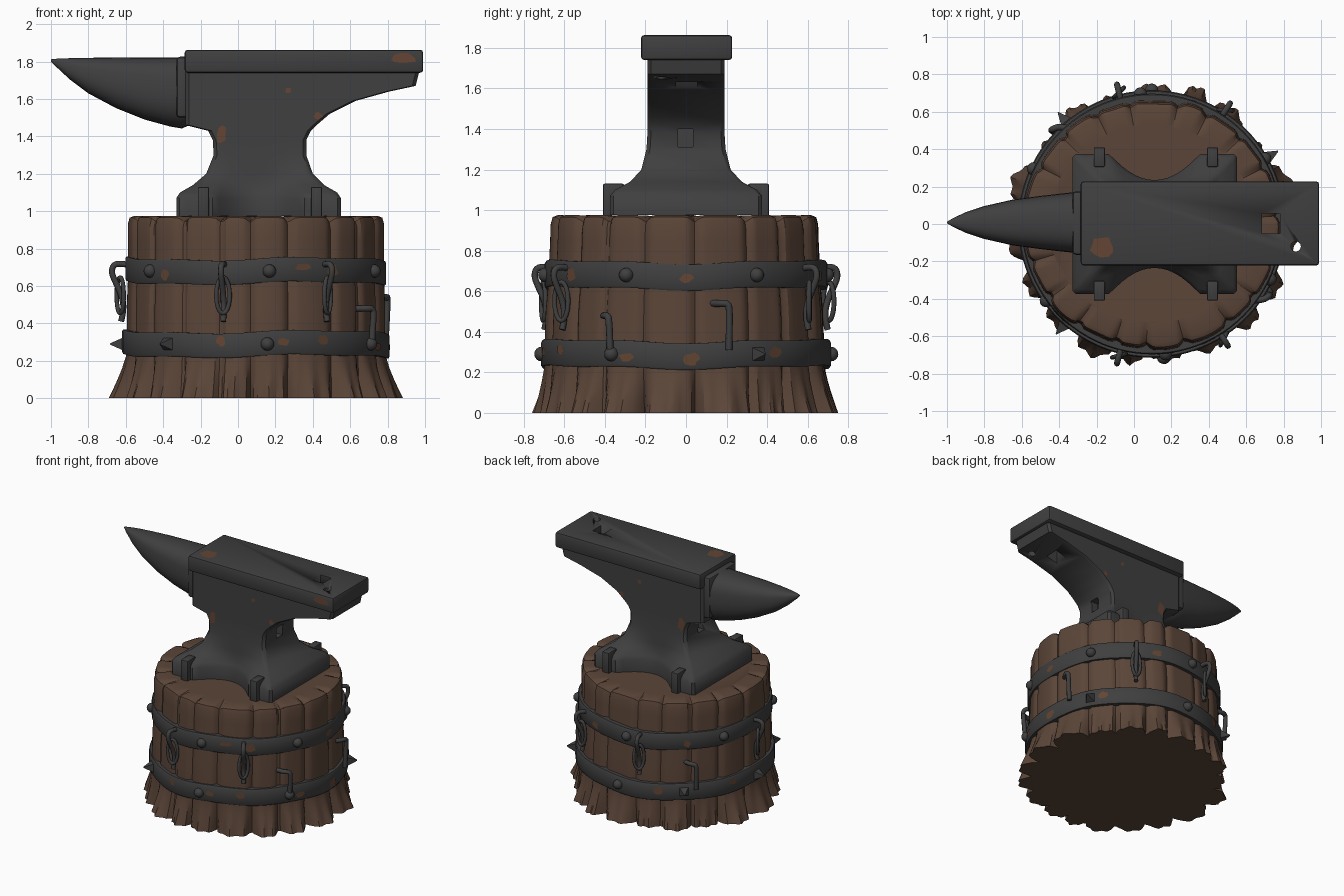
import bpy, bmesh, math, random
from math import sin, cos, pi, radians
from mathutils import Vector, Matrix

random.seed(4)
if "Cube" in bpy.data.objects:
    bpy.data.objects.remove(bpy.data.objects["Cube"])
CX = 0.095  # stump axis


def material(name, rgb, rough):
    m = bpy.data.materials.new(name)
    m.use_nodes = True
    m.diffuse_color = (*rgb, 1)
    node = m.node_tree.nodes["Principled BSDF"]
    node.inputs["Base Color"].default_value = (*rgb, 1)
    node.inputs["Roughness"].default_value = rough
    return m


IRON = material("dark iron", (0.05, 0.05, 0.05), 0.6)
WOOD = material("brown wood", (0.105, 0.06, 0.04), 0.9)
RUST = material("rust", (0.125, 0.06, 0.033), 0.9)


def select(ob):
    bpy.ops.object.select_all(action="DESELECT")
    ob.select_set(True)
    bpy.context.view_layer.objects.active = ob


def finish(name, bm, mat, angle=35):
    bmesh.ops.recalc_face_normals(bm, faces=bm.faces)
    me = bpy.data.meshes.new(name)
    bm.to_mesh(me)
    bm.free()
    ob = bpy.data.objects.new(name, me)
    bpy.context.collection.objects.link(ob)
    me.materials.append(mat)
    select(ob)
    bpy.ops.object.shade_smooth_by_angle(angle=radians(angle))
    return ob


def loft(name, rings, mat, closed=False, angle=35):
    bm = bmesh.new()
    rows = [[bm.verts.new(p) for p in ring] for ring in rings]
    pairs = list(zip(rows, rows[1:])) + ([(rows[-1], rows[0])] if closed else [])
    for a, b in pairs:
        for i in range(len(a)):
            j = (i + 1) % len(a)
            bm.faces.new((a[i], a[j], b[j], b[i]))
    if not closed:
        bm.faces.new(rows[0])
        bm.faces.new(rows[-1])
    return finish(name, bm, mat, angle)


def box(name, lo, hi, bevel=0.0):
    lo, hi = Vector(lo), Vector(hi)
    bm = bmesh.new()
    bmesh.ops.create_cube(bm, size=1)
    bmesh.ops.scale(bm, vec=hi - lo, verts=bm.verts)
    bmesh.ops.translate(bm, vec=(lo + hi) / 2, verts=bm.verts)
    if bevel:
        bmesh.ops.bevel(bm, geom=bm.edges[:], offset=bevel, segments=2, affect="EDGES", profile=0.5)
    return finish(name, bm, IRON)


def around(phi, r, z):
    """Point on the stump; phi in degrees from the front toward +x."""
    a = radians(phi)
    return Vector((CX + r * sin(a), -r * cos(a), z))


def frame(phi, r, z):
    """Matrix with local z pointing out of the stump, local x sideways, local y up."""
    a = radians(phi)
    side, up, out = Vector((cos(a), sin(a), 0)), Vector((0, 0, 1)), Vector((sin(a), -cos(a), 0))
    rot = Matrix((side, up, out)).transposed().to_4x4()
    return Matrix.Translation(around(phi, r, z)) @ rot


# stump: bark slabs separated by grooves, flaring into roots
SLABS, SEG = 19, 228
edges = [(i + random.uniform(-0.25, 0.25)) / SLABS for i in range(SLABS)]
edges.append(edges[0] + 1)
flare = [random.uniform(0.35, 1) for _ in range(SLABS)]
bulge = [random.uniform(-0.012, 0.012) for _ in range(SLABS)]
PROFILE = [(0, 0.69), (0.05, 0.69), (0.1, 0.69), (0.16, 0.69), (0.23, 0.69), (0.36, 0.69),
           (0.5, 0.69), (0.62, 0.685), (0.75, 0.685), (0.85, 0.685), (0.93, 0.685),
           (0.965, 0.675), (0.975, 0.65), (0.972, 0.55)]
rings = []
for row, (z, r) in enumerate(PROFILE):
    ring = []
    for s in range(SEG):
        t = edges[0] + s / SEG
        k = max(i for i in range(SLABS) if edges[i] <= t)
        width = edges[k + 1] - edges[k]
        u = (t - edges[k]) / width
        groove = math.exp(-(min(u, 1 - u) * width * 2 * pi / 0.03) ** 2)
        arch = max(0, sin(pi * u))
        root = max(0, 1 - z / 0.25) ** 1.3
        rr, zz = r, z
        if row < len(PROFILE) - 1:
            rr += bulge[k] * arch - 0.022 * groove
            rr += root * (0.11 * flare[k] * arch ** 0.6 - 0.01 + 0.012 * sin(u * 17 + k))
            if z > 0.9:
                zz -= 0.025 * groove
        p = around(t * 360, rr, zz)
        p.y *= 1 - 0.035 * min(1, max(0, (z - 0.4) * 2))
        ring.append(p)
    rings.append(ring)
loft("stump", rings, WOOD, angle=30)

# iron bands, slightly wavy
BANDS = {"lower": (0.29, 0.715), "upper": (0.68, 0.697)}
for name, (zc, r) in BANDS.items():
    rings = []
    for s in range(96):
        phi = s * 360 / 96
        w = 0.008 * sin(radians(phi * 3)) + 0.005 * sin(radians(phi * 7))
        rings.append([around(phi, rr, zc + w + dz) for rr, dz in
                      ((r - 0.05, -0.065), (r - 0.006, -0.065), (r, -0.055),
                       (r, 0.055), (r - 0.006, 0.065), (r - 0.05, 0.065))])
    loft(name + "_band", rings, IRON, closed=True)


# rivets and spikes
def stud(name, phi, band, spike=False):
    zc, r = BANDS[band]
    bm = bmesh.new()
    if spike:
        bmesh.ops.create_cone(bm, cap_ends=True, segments=4, radius1=0.048, radius2=0.004, depth=0.07,
                              matrix=Matrix.Translation((0, 0, 0.03)) @ Matrix.Rotation(pi / 4, 4, "Z"))
    else:
        bmesh.ops.create_uvsphere(bm, u_segments=14, v_segments=8, radius=0.036)
    bm.transform(frame(phi, r, zc))
    finish(name, bm, IRON, 40)


for i, phi in enumerate((-54, 6, 65, 120, 185, 245)):
    stud(f"upper_rivet_{i}", phi, "upper")
for i, phi in enumerate((5, 59, 180)):
    stud(f"lower_rivet_{i}", phi, "lower")
for i, phi in enumerate((-41, -90, -140, 120)):
    stud(f"lower_spike_{i}", phi, "lower", True)


# bent hooks and hanging links
def rod(name, mat4, pts, cyclic=False, thick=0.014):
    cu = bpy.data.curves.new(name, "CURVE")
    cu.dimensions = "3D"
    cu.bevel_depth, cu.bevel_resolution, cu.resolution_u = thick, 2, 4
    cu.use_fill_caps = True
    sp = cu.splines.new("NURBS")
    sp.points.add(len(pts) - 1)
    for q, p in zip(sp.points, pts):
        q.co = (*(mat4 @ Vector(p)), 1)
    sp.order_u, sp.use_endpoint_u, sp.use_cyclic_u = 3, not cyclic, cyclic
    ob = bpy.data.objects.new(name, cu)
    bpy.context.collection.objects.link(ob)
    cu.materials.append(IRON)
    select(ob)
    bpy.ops.object.convert(target="MESH")
    bpy.ops.object.shade_smooth_by_angle(angle=radians(50))


for i, phi in enumerate((-14, 32, 147, 194, 270)):
    m = frame(phi, 0.69, 0.68)
    rod(f"hook_{i}", m, [(0, 0.03, -0.02), (0, 0.05, 0.06), (0, 0, 0.085), (0, -0.06, 0.06),
                         (0, -0.12, 0.03), (0, -0.2, 0.012), (0, -0.27, 0.03)], thick=0.016)
    link = [(0.034 * cos(a), -0.13 + 0.1 * sin(a), 0.035 - 0.02 * cos(a))
            for a in (j * pi / 5 for j in range(10))]
    rod(f"link_{i}", m, link, True, 0.012)
for i, (phi, top) in enumerate(((57, 0.19), (105, 0.25), (225, 0.22))):
    rod(f"staple_{i}", frame(phi, 0.7, 0.29),
        [(-0.05, top, -0.03), (-0.02, top, 0.02), (0.02, top, 0.035), (0.025, top - 0.04, 0.035),
         (0.025, 0.1, 0.03), (0.025, 0.02, 0.025)], thick=0.017)

# anvil body: rectangular sections with hollowed flanks between the feet
SECTIONS = [(0.975, -0.33, 0.55, 0.375, 0.14), (1.07, -0.33, 0.55, 0.375, 0.14),
            (1.1, -0.31, 0.53, 0.35, 0.13), (1.14, -0.24, 0.46, 0.275, 0.07),
            (1.2, -0.17, 0.4, 0.22, 0.02), (1.3, -0.13, 0.365, 0.195, 0),
            (1.38, -0.135, 0.365, 0.19, 0), (1.43, -0.16, 0.39, 0.19, 0),
            (1.46, -0.28, 0.42, 0.19, 0), (1.52, -0.28, 0.49, 0.19, 0),
            (1.59, -0.28, 0.63, 0.19, 0), (1.64, -0.28, 0.81, 0.19, 0),
            (1.67, -0.28, 0.95, 0.19, 0), (1.75, -0.28, 0.97, 0.19, 0)]
rings = []
for z, x0, x1, hy, dent in SECTIONS:
    c = 0.018
    xs = [x0 + c + (x1 - x0 - 2 * c) * i / 24 for i in range(25)]
    side = [(x, max(0.19, hy - dent * max(0, 1 - ((x - 0.11) / 0.24) ** 2))) for x in xs]
    right = [(x1, hy - c), (x1, c - hy)]
    left = [(x0, c - hy), (x0, hy - c)]
    outline = side + right + [(x, -y) for x, y in reversed(side)] + left
    rings.append([(x, y, z) for x, y in outline])
body = loft("anvil_body", rings, IRON, angle=40)
face = box("anvil_face", (-0.285, -0.222, 1.74), (0.99, 0.228, 1.863), 0.016)
box("horn_collar", (-0.33, -0.165, 1.5), (-0.26, 0.175, 1.826), 0.02)


# hardy hole, pritchel hole and the handling holes in the waist
def cut(targets, cutter):
    cutter.hide_render = True
    for ob in targets:
        mod = ob.modifiers.new("hole", "BOOLEAN")
        mod.operation, mod.object, mod.solver = "DIFFERENCE", cutter, "EXACT"
        select(ob)
        bpy.ops.object.modifier_apply(modifier=mod.name)
    bpy.data.objects.remove(cutter)


cut([face, body], box("hardy_cutter", (0.685, -0.05, 1.4), (0.78, 0.055, 2)))
cut([body], box("waist_cutter_left", (0.31, -0.04, 1.31), (0.5, 0.035, 1.4)))
cut([body], box("waist_cutter_right", (-0.3, -0.04, 1.29), (-0.08, 0.035, 1.38)))
bm = bmesh.new()
bmesh.ops.create_cone(bm, cap_ends=True, segments=16, radius1=0.027, radius2=0.027, depth=0.8,
                      matrix=Matrix.Translation((0.865, -0.12, 1.7)))
cut([face, body], finish("pritchel_cutter", bm, IRON))

# horn
HORN = [(-1, 1.812, 1.8, 0.004), (-0.97, 1.815, 1.77, 0.022), (-0.9, 1.818, 1.705, 0.055),
        (-0.8, 1.82, 1.63, 0.088), (-0.65, 1.822, 1.55, 0.122), (-0.5, 1.822, 1.49, 0.142),
        (-0.36, 1.822, 1.452, 0.158), (-0.3, 1.822, 1.442, 0.163), (-0.26, 1.822, 1.46, 0.163)]
rings = []
for x, top, low, hy in HORN:
    ring = []
    for i in range(28):
        c, s = cos(i * pi / 14), sin(i * pi / 14)
        power = 0.6 if s > 0 else 0.9
        ring.append((x, 0.008 + hy * math.copysign(abs(c) ** 0.85, c),
                     (top + low) / 2 + (top - low) / 2 * math.copysign(abs(s) ** power, s)))
    rings.append(ring)
loft("horn", rings, IRON, angle=50)

# clamps holding the feet
for x, sx in ((-0.185, "right"), (0.42, "left")):
    for s, sy in ((-1, "front"), (1, "back")):
        for part, y0, y1, z0, z1 in (("leg", 0.365, 0.41, 0.96, 1.13), ("lip", 0.305, 0.4, 1.06, 1.13)):
            ys = sorted((s * y0, s * y1))
            box(f"{sy}_{sx}_clamp_{part}", (x - 0.03, ys[0], z0), (x + 0.03, ys[1], z1), 0.008)


# rust patches: thin ragged plates
def patch(name, mat4, w, h):
    bm = bmesh.new()
    pts = []
    for i in range(11):
        a, k = i * 2 * pi / 11, random.uniform(0.7, 1.1)
        pts.append(bm.verts.new((w * k * cos(a), h * k * sin(a), 0.003)))
    plate = bm.faces.new(pts)
    bm.transform(mat4)
    bmesh.ops.solidify(bm, geom=[plate], thickness=0.002)
    finish(name, bm, RUST)


for i, (x, z, w, h) in enumerate(((0.27, 1.645, 0.018, 0.018), (0.43, 1.51, 0.025, 0.02), (-0.09, 1.41, 0.03, 0.06))):
    for s in (-1, 1):
        rot = Matrix.Rotation(-s * pi / 2, 4, "X")
        patch(f"body_rust_{i}_{s}", Matrix.Translation((x, s * 0.191, z)) @ rot, w, h)
patch("face_side_rust", Matrix.Translation((0.88, -0.223, 1.815)) @ Matrix.Rotation(pi / 2, 4, "X"), 0.08, 0.03)
patch("face_top_rust", Matrix.Translation((-0.165, -0.125, 1.863)), 0.07, 0.055)
for band, spots in (("upper", (-44, 21, 36, 90, 160, 222)), ("lower", (-15, 12, 30, 66, 92, 128, 205, 250))):
    for i, phi in enumerate(spots):
        dz = random.uniform(-0.025, 0.025)
        patch(f"{band}_band_rust_{i}", frame(phi, BANDS[band][1], BANDS[band][0] + dz),
              random.uniform(0.025, 0.045), random.uniform(0.02, 0.035))
